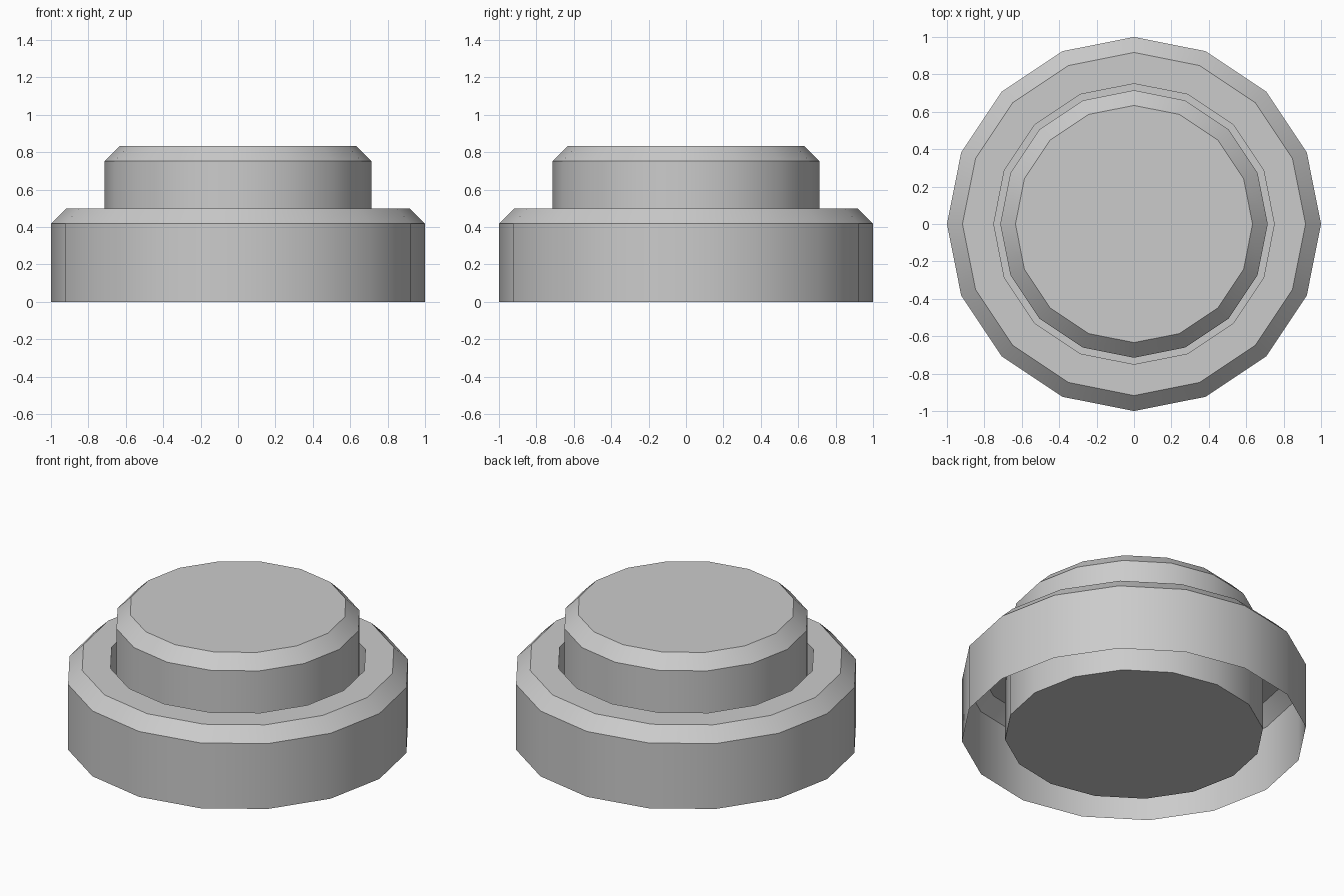
import bpy, bmesh
from math import cos, sin, pi, radians

if "Cube" in bpy.data.objects:
    bpy.data.objects.remove(bpy.data.objects["Cube"])

SIDES = 16


def lathe(name, profile):
    """Revolve (radius, z) points about z, then close the last ring with one flat face."""
    bm = bmesh.new()
    rings = [[bm.verts.new((r * cos(2 * pi * i / SIDES), r * sin(2 * pi * i / SIDES), z))
              for i in range(SIDES)] for r, z in profile]
    for a, b in zip(rings, rings[1:]):
        for i in range(SIDES):
            j = (i + 1) % SIDES
            bm.faces.new((a[i], a[j], b[j], b[i]))
    bm.faces.new(rings[-1])
    mesh = bpy.data.meshes.new(name)
    bm.to_mesh(mesh)
    bm.free()
    obj = bpy.data.objects.new(name, mesh)
    bpy.context.collection.objects.link(obj)
    bpy.ops.object.select_all(action='DESELECT')
    obj.select_set(True)
    bpy.context.view_layer.objects.active = obj
    bpy.ops.object.shade_smooth_by_angle(angle=radians(30))
    return obj


# Housing: open-bottomed chamfered shell with a recessed well
lathe("button_housing", [(1.0, 0), (1.0, 0.418), (0.917, 0.5), (0.75, 0.5), (0.75, 0)])

# Push button standing in the well, with chamfered top
lathe("push_button", [(0.715, 0.005), (0.715, 0.752), (0.634, 0.833)])
